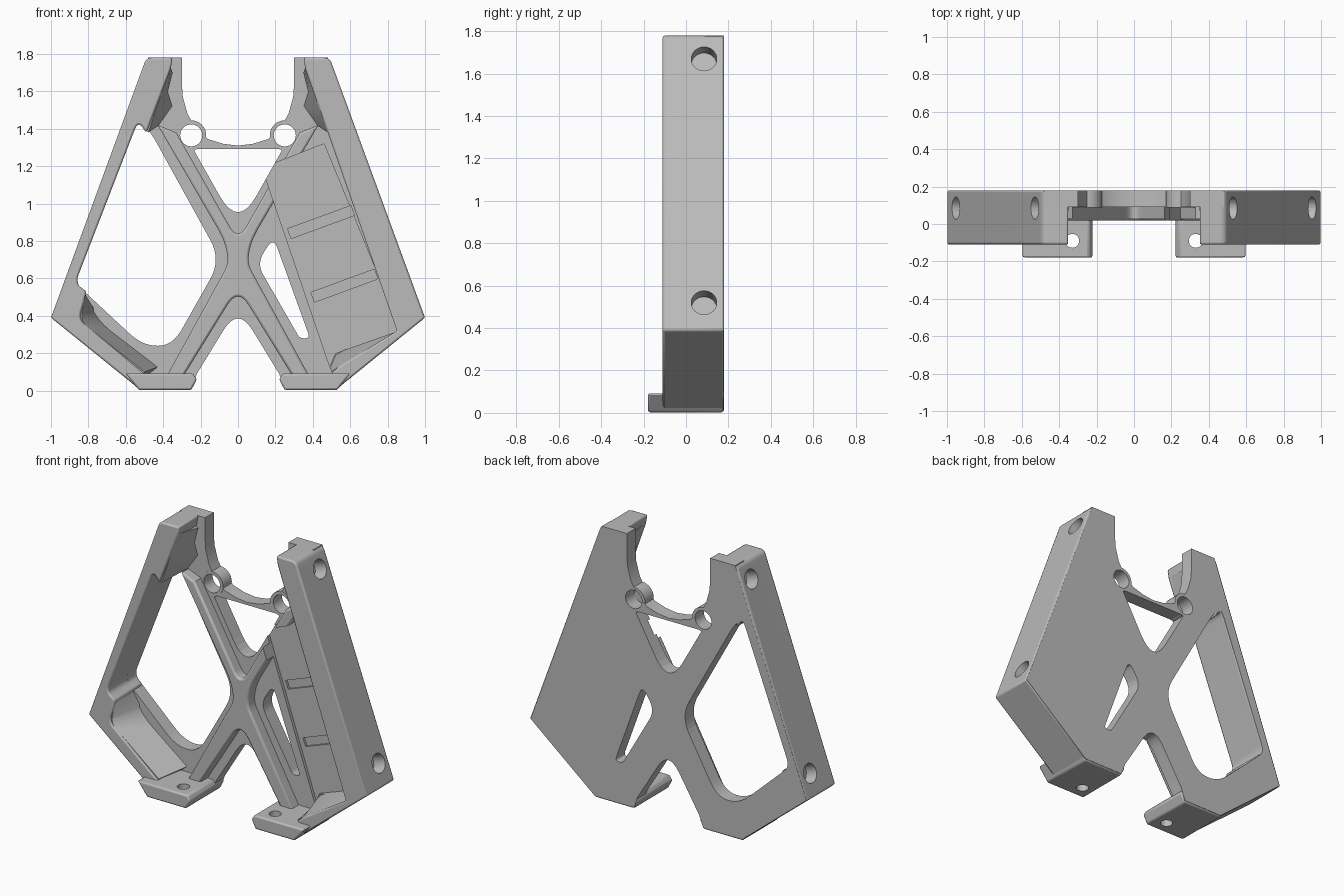
import bpy, bmesh, math
from mathutils import Vector

cube = bpy.data.objects.get("Cube")
if cube:
    bpy.data.objects.remove(cube)

grey = bpy.data.materials.new("plain grey")
grey.use_nodes = True
colour = (0.5, 0.5, 0.5, 1)
grey.diffuse_color = colour
grey.node_tree.nodes["Principled BSDF"].inputs["Base Color"].default_value = colour

BACK, PLATE, FRONT = 0.18, 0.09, -0.11


def rounded(points, steps=8):
    """Turn (x, z, reach) corners into smooth bends; two-value corners stay sharp."""
    out = []
    for i, p in enumerate(points):
        c = Vector(p[:2])
        if len(p) < 3:
            out.append(c)
            continue
        a = Vector(points[i - 1][:2]) - c
        b = Vector(points[(i + 1) % len(points)][:2]) - c
        a = c + a.normalized() * min(p[2], a.length * 0.48)
        b = c + b.normalized() * min(p[2], b.length * 0.48)
        for k in range(steps + 1):
            t = k / steps
            out.append(a * (1 - t) ** 2 + c * 2 * t * (1 - t) + b * t * t)
    return out


def flip(points):
    return [(-p[0], *p[1:]) for p in points]


def loft(name, front, y0, y1, back=None, bevel=0):
    """Solid between a front outline at y0 and a back outline at y1."""
    front = rounded(front)
    back = rounded(back) if back else front
    bm = bmesh.new()
    f = [bm.verts.new((p[0], y0, p[1])) for p in front]
    b = [bm.verts.new((p[0], y1, p[1])) for p in back]
    bm.faces.new(f)
    bm.faces.new(b[::-1])
    for i in range(len(f)):
        j = (i + 1) % len(f)
        bm.faces.new((f[j], f[i], b[i], b[j]))
    bmesh.ops.recalc_face_normals(bm, faces=bm.faces)
    return finish(name, bm, bevel)


def rod(name, centre, axis, radius, length):
    bm = bmesh.new()
    turn = Vector(axis).to_track_quat('Z', 'Y').to_matrix().to_4x4()
    bmesh.ops.create_cone(bm, cap_ends=True, segments=32, radius1=radius,
                          radius2=radius, depth=length, matrix=turn)
    bmesh.ops.translate(bm, verts=bm.verts, vec=centre)
    return finish(name, bm)


def finish(name, bm, bevel=0):
    mesh = bpy.data.meshes.new(name)
    bm.to_mesh(mesh)
    bm.free()
    mesh.materials.append(grey)
    ob = bpy.data.objects.new(name, mesh)
    bpy.context.collection.objects.link(ob)
    if bevel:
        m = ob.modifiers.new("edge", 'BEVEL')
        m.width, m.segments, m.limit_method = bevel, 2, 'ANGLE'
        m.angle_limit = math.radians(40)
    return ob


def cut(ob, *cutters):
    for c in cutters:
        c.hide_render = True
        c.hide_viewport = True
        c.display_type = 'WIRE'
        m = ob.modifiers.new("cut", 'BOOLEAN')
        m.operation, m.solver, m.object = 'DIFFERENCE', 'EXACT', c


# Back plate outline, drawn as one half and mirrored
half = [(0.08, 1.32), (0.16, 1.345), (0.23, 1.41), (0.27, 1.48), (0.295, 1.57),
        (0.3, 1.64), (0.3, 1.78), (0.48, 1.78), (0.992, 0.39), (0.53, 0.012),
        (0.25, 0.012), (0.22, 0.09)]
plate = loft("back_plate", [(0, 1.31)] + half + [(0, 0.45, 0.15)] + flip(half)[::-1],
             PLATE, BACK)

# Openings through the plate
v_opening = loft("upper_opening_cutter", [(-0.24, 1.293, 0.02), (0.24, 1.293, 0.02),
                 (0, 0.867, 0.2)], -0.3, 0.3)
large_window = loft("large_window_cutter", [(-0.53, 1.46, 0.07), (-0.46, 1.37, 0.05),
                    (-0.09, 0.70, 0.12), (-0.35, 0.24, 0.1), (-0.51, 0.24, 0.1),
                    (-0.87, 0.575, 0.05)], -0.3, 0.3)
small_window = loft("small_window_cutter", [(0.19, 0.82, 0.06), (0.385, 0.28, 0.03),
                    (0.33, 0.28, 0.02), (0.1, 0.68, 0.07)], -0.3, 0.3)

# Pocket that forms the sloping panel
pocket = loft("panel_cutter", [(0.13, 1.19), (0.46, 1.32), (0.87, 0.32), (0.52, 0.2),
              (0.49, 0.13)], -0.3, 0.11)

# Crossed raised rib
rib_half = [(0.33, 1.38), (0.43, 1.42), (0.07, 0.8, 0.08), (0.05, 0.68, 0.05),
            (0.38, 0.08), (0.29, 0.08)]
rib = loft("crossed_rib", [(0, 0.8, 0.09)] + rib_half + [(0, 0.55, 0.11)]
           + flip(rib_half)[::-1], 0.02, 0.12, bevel=0.012)
cut(rib, pocket, small_window)

# Right outer rail, wrapped around the large window
right_rail = loft("right_rail", [(-0.49, 1.78, 0.03), (-0.35, 1.78), (-0.36, 1.72),
                  (-0.49, 1.38), (-0.535, 1.44, 0.05), (-0.87, 0.575, 0.05),
                  (-0.81, 0.53), (-0.85, 0.38, 0.04), (-0.5, 0.09), (-0.5, 0.01),
                  (-0.53, 0.01), (-1, 0.39)], FRONT, BACK, bevel=0.01)

# Left outer rail beside the panel
left_rail = loft("left_rail", [(0.35, 1.78), (0.49, 1.78, 0.03), (1, 0.39), (0.53, 0.01),
                 (0.5, 0.01), (0.5, 0.09), (0.54, 0.13), (0.85, 0.32), (0.48, 1.38),
                 (0.36, 1.72)], FRONT, BACK, bevel=0.01)

# Sloped inner walls joining rails to the plate
loft("scoop_wall", [(-0.87, 0.56), (-0.9, 0.4), (-0.52, 0.05), (-0.5, 0.1),
     (-0.84, 0.37, 0.04), (-0.82, 0.52)], FRONT + 0.01, 0.12,
     [(-0.87, 0.56), (-0.9, 0.4), (-0.52, 0.05), (-0.42, 0.13),
      (-0.72, 0.36, 0.08), (-0.83, 0.53)])
loft("panel_foot_slope", [(0.86, 0.32), (0.88, 0.31), (0.53, 0.05), (0.5, 0.1),
     (0.54, 0.13)], FRONT + 0.01, 0.12,
     [(0.86, 0.32), (0.88, 0.31), (0.53, 0.05), (0.49, 0.13), (0.52, 0.2)])
front_edge = [(0.4, 1.74), (0.5, 1.4), (0.48, 1.38), (0.44, 1.5), (0.41, 1.59), (0.36, 1.73)]
back_edge = [(0.4, 1.74), (0.5, 1.4), (0.42, 1.42), (0.35, 1.52), (0.375, 1.6), (0.35, 1.7)]
loft("left_shoulder_slope", front_edge, FRONT + 0.01, 0.1, back_edge)
loft("right_shoulder_slope", flip(front_edge), FRONT + 0.01, 0.1, flip(back_edge))

# Shallow slots across the panel, square to the rail
along = Vector((0.94, 0.345))
down = Vector((0.345, -0.94))
slots = []
for x, z in ((0.265, 0.865), (0.39, 0.525)):
    p = Vector((x, z))
    q = p + along * 0.36
    slots.append(loft("panel_slot_cutter", [tuple(v) for v in
                 (p, q, q + down * 0.055, p + down * 0.055)], 0, 0.125))

# Mounting holes bored into the outer sides
bores = []
for s in (1, -1):
    for x, z in ((0.53, 1.67), (0.952, 0.52)):
        bores.append(rod("side_bore_cutter", (s * x, 0.085, z), (s * 0.94, 0, 0.34),
                         0.06, 0.17))
cut(plate, v_opening, large_window, small_window, pocket, *slots, *bores)
cut(left_rail, *bores[:2])
cut(right_rail, *bores[2:])

# Round lugs and feet, one on each side
for s, side in ((1, "left"), (-1, "right")):
    lug = rod(side + "_lug", (s * 0.25, 0.134, 1.365), (0, 1, 0), 0.08, 0.09)
    lug_hole = rod(side + "_lug_hole_cutter", (s * 0.25, 0.1, 1.365), (0, 1, 0), 0.059, 0.6)
    cut(lug, lug_hole)
    cut(plate, lug_hole)
    shape = [(0.6, 0.092), (0.24, 0.092), (0.22, 0.06), (0.25, 0.003), (0.53, 0.003)]
    foot = loft(side + "_foot", shape if s > 0 else flip(shape), -0.18, BACK - 0.002,
                bevel=0.01)
    cut(foot, rod(side + "_foot_hole_cutter", (s * 0.33, -0.09, 0.05), (0, 0, 1), 0.037, 0.3))

# Smooth the bends and keep the edges sharp
bpy.ops.object.select_all(action='DESELECT')
for ob in bpy.context.scene.objects:
    if ob.type == 'MESH' and not ob.hide_render:
        ob.select_set(True)
        bpy.context.view_layer.objects.active = ob
bpy.ops.object.shade_smooth_by_angle(angle=math.radians(30))
